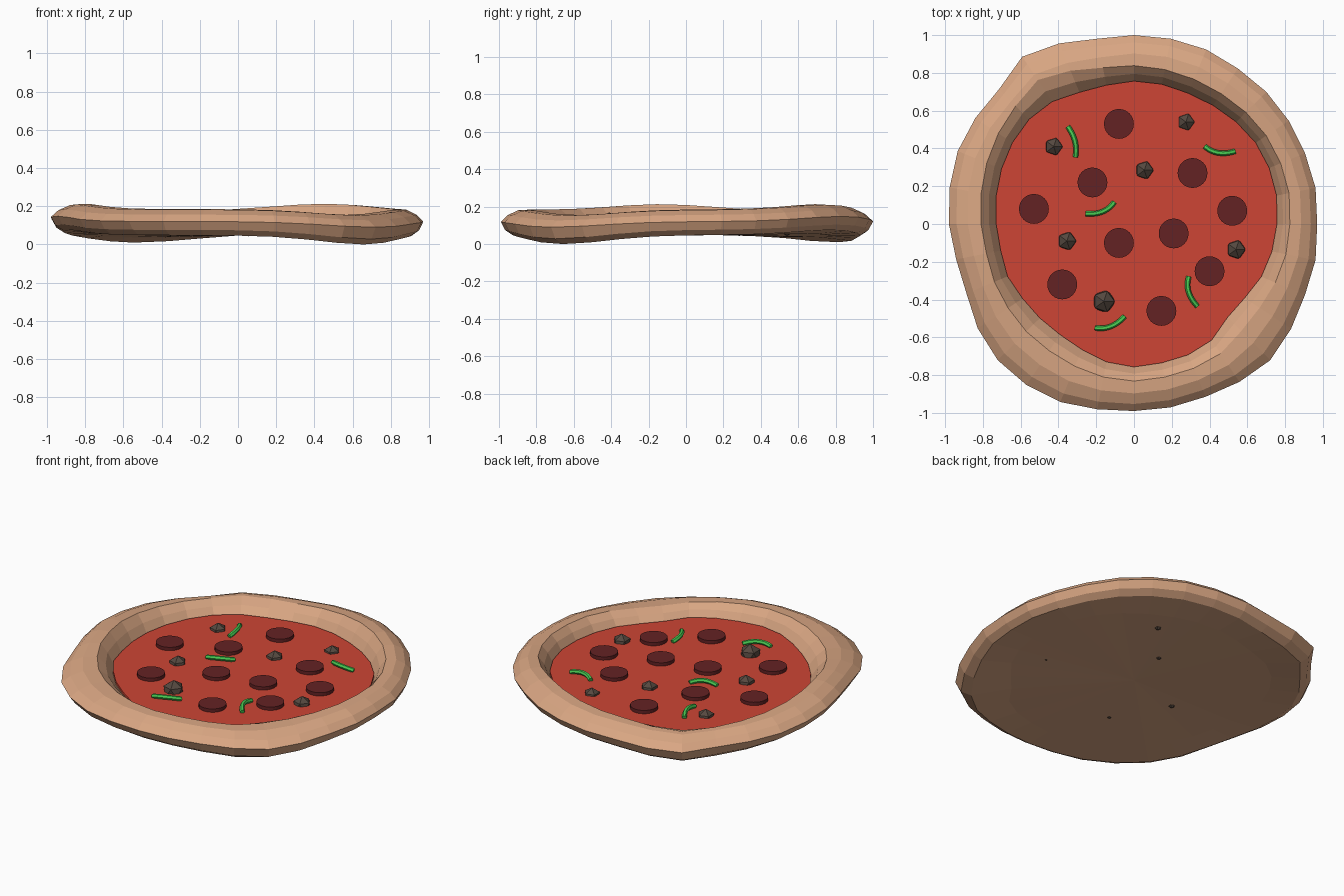
import bpy
import bmesh
from math import cos, sin, pi, radians, exp
from mathutils import Vector

cube = bpy.data.objects.get("Cube")
if cube:
    bpy.data.objects.remove(cube)

SIDES = 32
SAUCE_Z = 0.105


def material(name, color):
    mat = bpy.data.materials.new(name)
    mat.use_nodes = True
    mat.diffuse_color = (*color, 1)
    mat.node_tree.nodes["Principled BSDF"].inputs["Base Color"].default_value = (*color, 1)
    return mat


baked = material("baked dough", (0.69, 0.38, 0.225))
red = material("tomato red", (0.61, 0.06, 0.035))
dark_red = material("cured meat red", (0.127, 0.016, 0.017))
green = material("pepper green", (0.065, 0.6, 0.085))
brown = material("meat brown", (0.09, 0.065, 0.05))


def add_object(name, bm, mat):
    bmesh.ops.recalc_face_normals(bm, faces=bm.faces)
    mesh = bpy.data.meshes.new(name)
    bm.to_mesh(mesh)
    bm.free()
    mesh.materials.append(mat)
    obj = bpy.data.objects.new(name, mesh)
    bpy.context.collection.objects.link(obj)
    return obj


def bump(angle, centre, width):
    """Soft bump around the rim, 1 at the centre angle (degrees)."""
    d = (angle - radians(centre) + pi) % (2 * pi) - pi
    return exp(-(d / radians(width)) ** 2)


# Hand-shaped outlines, as percent radii counter-clockwise from +x
OUTER = [97, 98, 98, 98.5, 99, 99, 100, 100, 100, 100, 103.5, 106.5, 101, 101, 101, 99.5,
         98, 96, 96, 99.5, 102, 102.5, 102, 100, 99, 99, 99, 100.5, 102, 100, 98, 98]
INNER = [75.7, 77, 77.5, 77.5, 76.5, 75.5, 75, 75.5, 75.7, 75, 75.5, 78, 78.5, 77.5, 76, 74.5,
         73, 72, 72.5, 71, 70.5, 70.5, 72, 74.5, 75.7, 75, 75, 74, 70, 70.5, 73, 74.5]

# Crust section: (position from sauce edge to rim, height, share of the warp)
SECTION = [(0.0, 0.085, 0), (0.15, 0.145, 0.4), (0.32, 0.185, 1), (0.6, 0.182, 1),
           (0.84, 0.156, 1), (1.0, 0.12, 1), (0.9, 0.076, 1), (0.72, 0.048, 1),
           (0.0, 0.047, 0.3)]


def rim_point(i, t, z, share):
    a = 2 * pi * i / SIDES
    high = bump(a, 57, 25) + bump(a, 190, 25)
    low = bump(a, 315, 25) + 0.8 * bump(a, 124, 25)
    if 0 < t < 0.5:
        t += 0.16 * bump(a, 124, 22) * t / 0.32
    r = (INNER[i] + (OUTER[i] - INNER[i]) * t) / 100
    lift = 0.028 * high - (0.048 if z < 0.1 else 0.03) * low
    return Vector((r * cos(a), r * sin(a), z + share * lift))


# Crust: puffy warped rim with a thin base underneath
bm = bmesh.new()
rings = [[bm.verts.new(rim_point(i, *s)) for i in range(SIDES)] for s in SECTION]
for ring, following in zip(rings, rings[1:]):
    for i in range(SIDES):
        j = (i + 1) % SIDES
        bm.faces.new((ring[i], ring[j], following[j], following[i]))
base_centre = bm.verts.new((0, 0, 0.052))
top_centre = bm.verts.new((0, 0, 0.085))
for i in range(SIDES):
    j = (i + 1) % SIDES
    bm.faces.new((rings[-1][i], rings[-1][j], base_centre))
    bm.faces.new((rings[0][j], rings[0][i], top_centre))
add_object("crust", bm, baked)

# Sauce: thin sheet following the inner edge of the crust
bm = bmesh.new()
edge = [bm.verts.new((r * cos(2 * pi * i / SIDES) / 100, r * sin(2 * pi * i / SIDES) / 100, SAUCE_Z))
        for i, r in enumerate(INNER)]
sheet = bm.faces.new(edge)
skirt = bmesh.ops.extrude_face_region(bm, geom=[sheet])
bmesh.ops.translate(bm, vec=(0, 0, -0.015),
                    verts=[g for g in skirt["geom"] if isinstance(g, bmesh.types.BMVert)])
add_object("sauce", bm, red)

# Meat slices: flat round discs
SLICES = [(-.08, .53), (-.22, .22), (.31, .27), (-.53, .08), (-.08, -.1),
          (.21, -.05), (.52, .07), (-.38, -.32), (.145, -.46), (.4, -.25)]
for n, (x, y) in enumerate(SLICES, 1):
    bm = bmesh.new()
    bmesh.ops.create_cone(bm, cap_ends=True, segments=24, radius1=0.079, radius2=0.079, depth=0.03)
    bmesh.ops.translate(bm, verts=bm.verts, vec=(x, y, 0.111))
    add_object(f"meat_slice_{n}", bm, dark_red)

# Meatballs: faceted lumps sunk through the base
BALLS = [(-.425, .41, .052), (.275, .54, .05), (.055, .285, .053),
         (-.355, -.09, .054), (.54, -.135, .055), (-.16, -.41, .064)]
for n, (x, y, r) in enumerate(BALLS, 1):
    bm = bmesh.new()
    bmesh.ops.create_icosphere(bm, subdivisions=1, radius=r)
    for v in bm.verts:
        v.co = Vector((x, y, 0.042 + r)) + v.co
    add_object(f"meatball_{n}", bm, brown)

# Pepper strips: short bent tubes arched over the sauce
STRIPS = [((-.35, .515), (-.295, .44), (-.31, .355)), ((.375, .41), (.44, .355), (.535, .385)),
          ((-.255, .055), (-.155, .045), (-.105, .115)), ((.29, -.28), (.265, -.36), (.335, -.435)),
          ((-.205, -.55), (-.12, -.565), (-.05, -.49))]
for n, path in enumerate(STRIPS, 1):
    curve = bpy.data.curves.new(f"pepper_strip_{n}", "CURVE")
    curve.dimensions = "3D"
    curve.bevel_depth = 0.014
    curve.bevel_resolution = 1
    curve.use_fill_caps = True
    spline = curve.splines.new("NURBS")
    spline.points.add(2)
    for point, (x, y), z in zip(spline.points, path, (0.112, 0.135, 0.112)):
        point.co = (x, y, z, 1)
    spline.order_u = 3
    spline.use_endpoint_u = True
    spline.use_smooth = False
    spline.resolution_u = 6
    curve.materials.append(green)
    strip = bpy.data.objects.new(f"pepper_strip_{n}", curve)
    bpy.context.collection.objects.link(strip)
